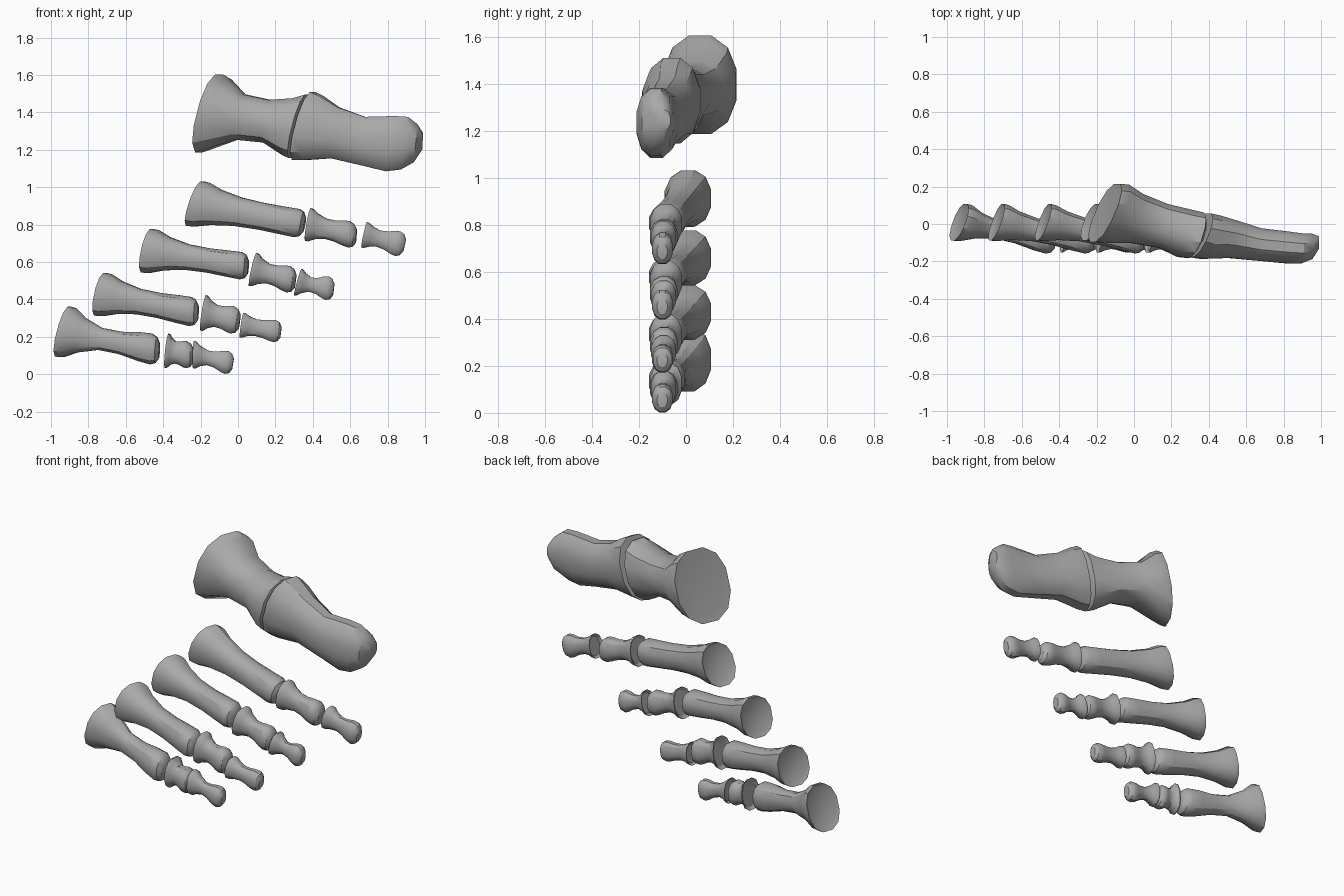
import bpy
import bmesh
import math
from mathutils import Vector

if "Cube" in bpy.data.objects:
    bpy.data.objects.remove(bpy.data.objects["Cube"])

bone_grey = bpy.data.materials.new("bone grey")
bone_grey.use_nodes = True
colour = (0.4, 0.4, 0.4, 1)
bone_grey.diffuse_color = colour
bone_grey.node_tree.nodes["Principled BSDF"].inputs["Base Color"].default_value = colour

SIDES = 12


def ring(bm, centre, up, depth):
    """Slightly squared oval spanned by two half-axis vectors."""
    verts = []
    for i in range(SIDES):
        angle = math.tau * (i + 0.5) / SIDES
        c, s = math.cos(angle), math.sin(angle)
        c = math.copysign(abs(c) ** 0.88, c)
        s = math.copysign(abs(s) ** 0.88, s)
        verts.append(bm.verts.new(centre + up * s + depth * c))
    return verts


def loft(name, sections):
    """Skin a closed surface over (centre, up, depth) sections."""
    bm = bmesh.new()
    rings = [ring(bm, *section) for section in sections]
    for a, b in zip(rings, rings[1:]):
        for i in range(SIDES):
            j = (i + 1) % SIDES
            bm.faces.new((a[i], a[j], b[j], b[i]))
    bm.faces.new(rings[0])
    bm.faces.new(rings[-1])
    bmesh.ops.recalc_face_normals(bm, faces=bm.faces)
    mesh = bpy.data.meshes.new(name)
    bm.to_mesh(mesh)
    bm.free()
    mesh.materials.append(bone_grey)
    obj = bpy.data.objects.new(name, mesh)
    bpy.context.collection.objects.link(obj)
    bpy.ops.object.select_all(action="DESELECT")
    obj.select_set(True)
    bpy.context.view_layer.objects.active = obj
    bpy.ops.object.shade_smooth_by_angle(angle=math.radians(32))
    return obj


def section(low, high, y, half_depth, yaw):
    """Oval from a low and a high (x, z) point; yaw leans its back toward +x."""
    low = Vector((low[0], y, low[1]))
    high = Vector((high[0], y, high[1]))
    return (low + high) / 2, (high - low) / 2, Vector((yaw, 1, 0)) * half_depth


def scaled(sec, factor, shift):
    centre, up, depth = sec
    return centre + shift, up * factor, depth * factor


# Share of base size, share of head size and pinch along a shaft
SHAFT = [(0.06, 0.97, 0.02, 0), (0.2, 0.66, 0.22, 0.4), (0.42, 0.34, 0.5, 1),
         (0.65, 0.12, 0.78, 0.8), (0.86, 0, 0.98, 0.15), (1, 0, 1, 0)]


def small_bone(name, base, head, y, depth, pinch, yaw=0.35):
    """Flared base, pinched shaft and rounded head."""
    start = section(*base, y[0], depth[0], yaw)
    end = section(*head, y[1], depth[1], yaw * 0.3)
    axis = end[0] - start[0]
    along = axis.normalized()
    dome = along * end[1].length * 2
    rings = [scaled(start, 0.8, along * 0.012), start]
    for t, a, b, p in SHAFT:
        k = 1 - pinch * p
        rings.append((start[0] + axis * t,
                      (start[1] * a + end[1] * b) * k,
                      (start[2] * a + end[2] * b) * k))
    rings.append(scaled(end, 0.86, dome * 0.16))
    rings.append(scaled(end, 0.5, dome * 0.27))
    loft(name, rings)


# Great toe: two large bones
loft("great_toe_proximal", [section(*s) for s in [
    ((-.19, 1.23), (-.11, 1.55), .06, .12, .42),
    ((-.21, 1.18), (-.10, 1.61), .06, .16, .42),
    ((-.15, 1.2), (-.05, 1.58), .055, .16, .38),
    ((-.01, 1.25), (.03, 1.5), .03, .135, .25),
    ((.14, 1.235), (.17, 1.47), -.01, .12, .2),
    ((.24, 1.17), (.3, 1.48), -.05, .13, .25),
    ((.28, 1.15), (.37, 1.5), -.06, .125, .3),
    ((.31, 1.2), (.38, 1.44), -.06, .08, .3)]])
loft("great_toe_distal", [section(*s) for s in [
    ((.32, 1.2), (.38, 1.44), -.06, .08, .35),
    ((.3, 1.14), (.4, 1.515), -.06, .12, .4),
    ((.36, 1.14), (.45, 1.49), -.07, .12, .35),
    ((.5, 1.15), (.54, 1.43), -.08, .105, .15),
    ((.67, 1.11), (.68, 1.38), -.11, .09, .05),
    ((.79, 1.08), (.84, 1.385), -.125, .088, 0),
    ((.87, 1.09), (.91, 1.38), -.13, .083, 0),
    ((.94, 1.13), (.96, 1.34), -.12, .07, 0),
    ((.985, 1.2), (.99, 1.29), -.1, .035, 0)]])

# Long proximal bones of the lesser toes
LONG_Y = (0.01, -0.085)
LONG_DEPTH = (0.1, 0.075)
for toe, base, head, pinch in [
        ("second", ((-.27, .79), (-.19, 1.035)), ((.3, .73), (.33, .885)), .03),
        ("third", ((-.51, .54), (-.46, .78)), ((.01, .505), (.02, .655)), .1),
        ("fourth", ((-.76, .31), (-.71, .545)), ((-.26, .255), (-.25, .415)), .12),
        ("fifth", ((-.97, .09), (-.9, .365)), ((-.47, .05), (-.46, .22)), .32)]:
    small_bone(toe + "_toe_proximal", base, head, LONG_Y, LONG_DEPTH, pinch)

# Short middle bones
for toe, base, head, pinch in [
        ("second", ((.36, .71), (.39, .89)), ((.59, .675), (.6, .82)), .17),
        ("third", ((.06, .47), (.1, .65)), ((.26, .435), (.28, .58)), .2),
        ("fourth", ((-.2, .23), (-.17, .425)), ((-.04, .215), (-.02, .365)), .15),
        ("fifth", ((-.39, .03), (-.37, .22)), ((-.28, .03), (-.275, .18)), .12)]:
    small_bone(toe + "_toe_middle", base, head, (-.085, -.095), (.07, .06), pinch, 0.15)

# Small end bones
for toe, base, head, pinch in [
        ("second", ((.66, .675), (.69, .815)), ((.84, .63), (.87, .765)), .22),
        ("third", ((.3, .42), (.34, .565)), ((.47, .395), (.485, .525)), .32),
        ("fourth", ((.01, .195), (.03, .33)), ((.19, .17), (.205, .29)), .14),
        ("fifth", ((-.24, .03), (-.235, .18)), ((-.07, 0), (-.05, .125)), .3)]:
    small_bone(toe + "_toe_distal", base, head, (-.095, -.1), (.055, .045), pinch, 0.1)
